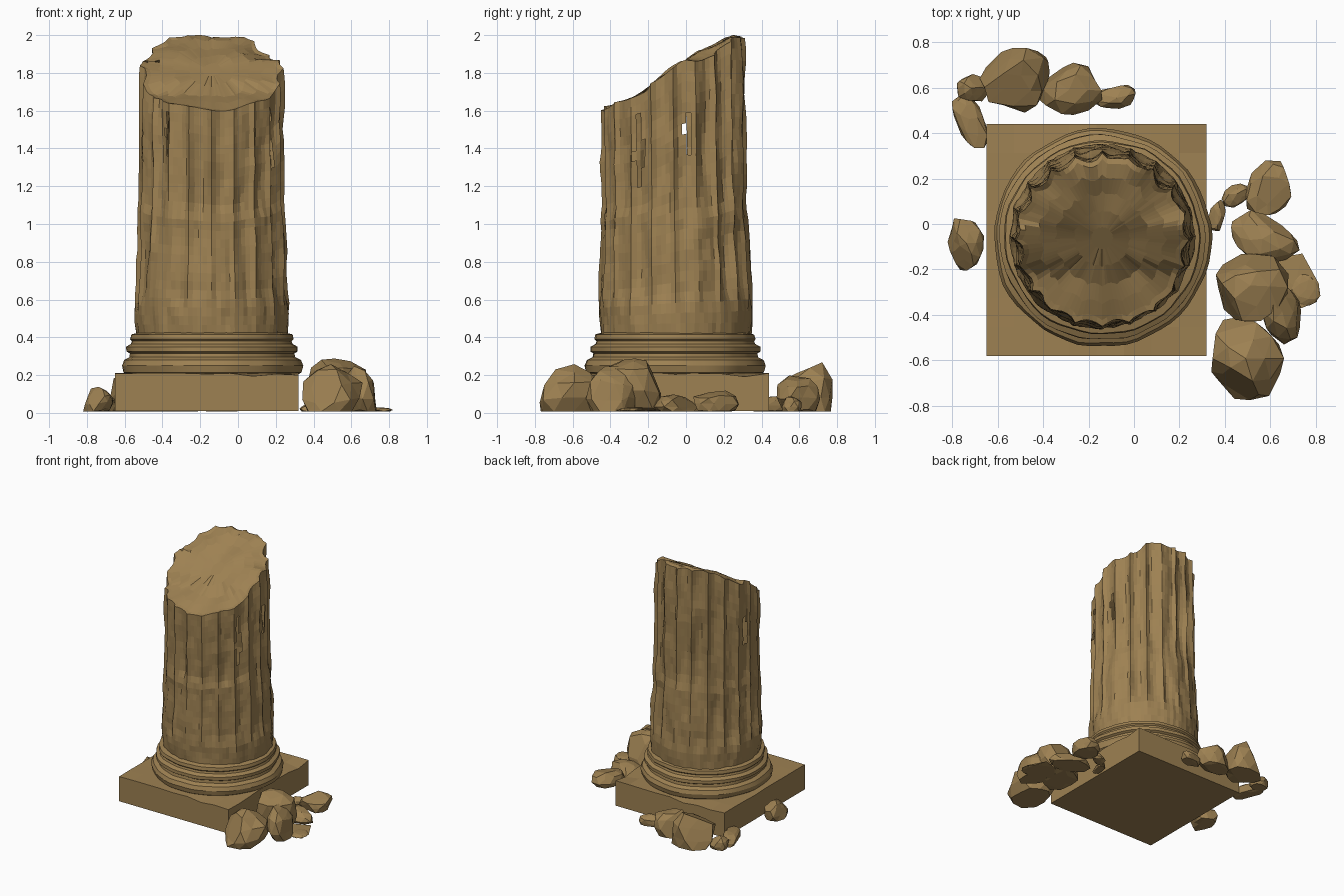
import bpy, bmesh, math, random
from mathutils import Vector, noise

if "Cube" in bpy.data.objects:
    bpy.data.objects.remove(bpy.data.objects["Cube"])

random.seed(4)
CX, CY = -0.14, -0.06

stone = bpy.data.materials.new("weathered_sandstone")
stone.diffuse_color = (0.34, 0.22, 0.085, 1)
stone.use_nodes = True
stone.node_tree.nodes["Principled BSDF"].inputs["Base Color"].default_value = stone.diffuse_color


def finish(bm, name, recalc=True):
    if recalc:
        bmesh.ops.recalc_face_normals(bm, faces=bm.faces[:])
    me = bpy.data.meshes.new(name)
    bm.to_mesh(me)
    bm.free()
    me.materials.append(stone)
    ob = bpy.data.objects.new(name, me)
    bpy.context.collection.objects.link(ob)
    return ob


def lerp(table, t):
    for (a, va), (b, vb) in zip(table, table[1:]):
        if t <= b:
            return va + (vb - va) * max(0, t - a) / (b - a)
    return table[-1][1]


def rough(p, freq):
    return noise.noise(Vector(p) * freq)


def bridge(bm, low, high, skip=lambda i: False):
    n = len(low)
    for i in range(n):
        if not skip(i):
            bm.faces.new((low[i], low[(i + 1) % n], high[(i + 1) % n], high[i]))


# Square plinth with slightly chipped edges
bm = bmesh.new()
bmesh.ops.create_cube(bm, size=1)
for v in bm.verts:
    v.co = (-0.165 + v.co.x * 0.97, -0.07 + v.co.y * 1.02, 0.11 + v.co.z * 0.2)
bmesh.ops.subdivide_edges(bm, edges=bm.edges[:], cuts=7, use_grid_fill=True)
for v in bm.verts:
    if v.co.z > 0.2 and max(abs(v.co.x + 0.165) / 0.485, abs(v.co.y + 0.07) / 0.51) > 0.99:
        v.co.z -= max(0, rough(v.co, 5)) * 0.035
finish(bm, "plinth")

# Stacked round base mouldings
PROFILE = [(0.20, 0.45), (0.215, 0.472), (0.25, 0.48), (0.28, 0.468), (0.295, 0.438),
           (0.315, 0.435), (0.325, 0.452), (0.35, 0.452), (0.365, 0.425), (0.38, 0.42),
           (0.39, 0.43), (0.415, 0.425), (0.425, 0.39)]
bm = bmesh.new()
rings = []
for z, r in PROFILE:
    ring = []
    for i in range(56):
        a = math.tau * i / 56
        c, s = math.cos(a), math.sin(a)
        k = r + 0.012 * rough((c, s, z * 2), 3.5)
        ring.append(bm.verts.new((CX + k * c, CY + k * s, z)))
    rings.append(ring)
for a, b in zip(rings, rings[1:]):
    bridge(bm, a, b)
base = finish(bm, "base_mouldings")
bpy.context.view_layer.objects.active = base
base.select_set(True)
bpy.ops.object.shade_smooth_by_angle(angle=math.radians(28))

# Fluted shaft, broken off on a slope
SLOPE = [(-0.47, 1.60), (-0.3, 1.66), (-0.2, 1.70), (-0.18, 1.74), (-0.08, 1.81),
         (0.0, 1.87), (0.15, 1.94), (0.24, 1.995), (0.34, 1.985)]
FLUTES, SEG, ROWS = 20, 5, 26
N = FLUTES * SEG
# Slits worn through the wall: (angle, low z, high z, half width in radians)
SLITS = [(-30, 1.15, 1.58, 0.075), (-128, 1.38, 1.58, 0.06),
         (172, 1.30, 1.60, 0.07), (12, 1.33, 1.62, 0.06)]


def break_height(x, y):
    z = lerp(SLOPE, y) + 0.025 * rough((x, y, 3), 6)
    if y > 0:
        z -= max(0, x - 0.04) * min(1, y * 5) * 0.5
        z -= max(0, -0.42 - x) * 0.4
    return min(z, 2.0)


def shaft_point(a, t):
    c, s = math.cos(a), math.sin(a)
    top = break_height(CX + 0.37 * c, CY + 0.37 * s)
    z = 0.42 + (top - 0.42) * t
    r = lerp([(0.42, 0.397), (0.6, 0.408), (1.0, 0.392), (1.08, 0.386), (2.0, 0.382)], z)
    fade = lerp([(0.55, 0), (0.64, 1), (0.97, 0.9), (1.04, 0.45), (1.1, 1), (2, 1)], z)
    flute = abs(math.sin(a * FLUTES / 2)) ** 0.7
    worn = 0.65 + 0.9 * rough((c, s, z * 0.8 + 5), 2.2)
    r -= 0.034 * fade * flute * max(0.15, worn)
    r += 0.013 * rough((c, s, z), 5) + 0.007 * rough((c, s, z), 11)
    return Vector((CX + r * c, CY - 0.012 * (z - 1) + r * s, z))


bm = bmesh.new()
rings = [[bm.verts.new(shaft_point(math.tau * i / N, j / ROWS)) for i in range(N)]
         for j in range(ROWS + 1)]


def in_slit(i, j):
    a = math.tau * (i + 0.5) / N
    z = (rings[j][i].co.z + rings[j + 1][i].co.z) / 2
    for deg, lo, hi, w in SLITS:
        d = (a - math.radians(deg) + math.pi) % math.tau - math.pi
        h = abs(z - (lo + hi) / 2) / ((hi - lo) / 2)
        if h < 1 and abs(d) < w * (1.05 - h):
            return True
    return False


for j in range(ROWS):
    bridge(bm, rings[j], rings[j + 1], lambda i: in_slit(i, j))

# Broken top surface closing the shaft
outer = rings[-1]
mid = Vector((CX, CY, 0))
for k in (0.93, 0.75, 0.55, 0.33, 0.13):
    ring = []
    for v in rings[-1]:
        p = mid + (Vector((v.co.x, v.co.y, 0)) - mid) * k
        p.z = break_height(p.x, p.y) + 0.03 * rough((p.x, p.y, 0), 4) * (1 - k)
        ring.append(bm.verts.new(p))
    bridge(bm, outer, ring)
    outer = ring
bm.faces.new(outer)
finish(bm, "fluted_shaft")


# Fallen rubble: lumpy boulders flattened on the ground
def rock(name, x, y, sx, sy, h, turn=0, detail=2):
    bm = bmesh.new()
    bmesh.ops.create_icosphere(bm, subdivisions=detail, radius=1)
    off = Vector([random.uniform(-20, 20) for _ in range(3)])
    # random chisel planes give broad flat facets
    cuts = [(Vector([random.gauss(0, 1) for _ in range(3)]).normalized(),
             random.uniform(0.72, 0.9)) for _ in range(9)]
    for v in bm.verts:
        p = v.co.normalized()
        p *= 1.12 + 0.22 * noise.noise(p * 1.6 + off)
        for n, d in cuts:
            over = p.dot(n) - d
            if over > 0:
                p -= n * over
        v.co = p
    # fit exactly to the wanted footprint and height
    lo = [min(v.co[i] for v in bm.verts) for i in range(3)]
    hi = [max(v.co[i] for v in bm.verts) for i in range(3)]
    c, s = math.cos(math.radians(turn)), math.sin(math.radians(turn))
    for v in bm.verts:
        u = [2 * (v.co[i] - lo[i]) / (hi[i] - lo[i]) - 1 for i in range(3)]
        px, py = u[0] * sx, u[1] * sy
        z = max(0.0, (u[2] + 0.45) / 1.45) * h
        v.co = (x + px * c - py * s, y + px * s + py * c, 0.008 + z)
    bmesh.ops.dissolve_degenerate(bm, dist=0.0005, edges=bm.edges[:])
    finish(bm, name)


ROCKS = [
    ("right_front_boulder", 0.50, -0.59, 0.16, 0.185, 0.25, 0),
    ("right_middle_boulder", 0.52, -0.28, 0.16, 0.15, 0.28, 0),
    ("right_outer_boulder", 0.65, -0.40, 0.085, 0.13, 0.24, 0),
    ("right_low_slab", 0.57, -0.07, 0.16, 0.10, 0.09, -30),
    ("right_back_rock", 0.60, 0.16, 0.10, 0.125, 0.11, -20),
    ("right_rear_chip", 0.45, 0.13, 0.07, 0.045, 0.06, 30),
    ("right_near_chip", 0.365, 0.04, 0.035, 0.07, 0.04, -10),
    ("right_outer_chip", 0.755, -0.29, 0.065, 0.07, 0.02, 0),
    ("back_large_boulder", -0.52, 0.63, 0.155, 0.145, 0.26, 10),
    ("back_second_boulder", -0.28, 0.595, 0.14, 0.115, 0.19, 0),
    ("back_pointed_chip", -0.08, 0.555, 0.09, 0.05, 0.08, 10),
    ("back_left_slab", -0.72, 0.45, 0.06, 0.13, 0.08, 20),
    ("back_left_chip", -0.71, 0.60, 0.07, 0.06, 0.10, 0),
    ("left_small_rock", -0.74, -0.09, 0.08, 0.115, 0.13, 0),
]
for spec in ROCKS:
    rock(*spec)

# Thin debris at ground level
rock("right_ground_flake", 0.68, -0.25, 0.135, 0.12, 0.012, 0, 1)
